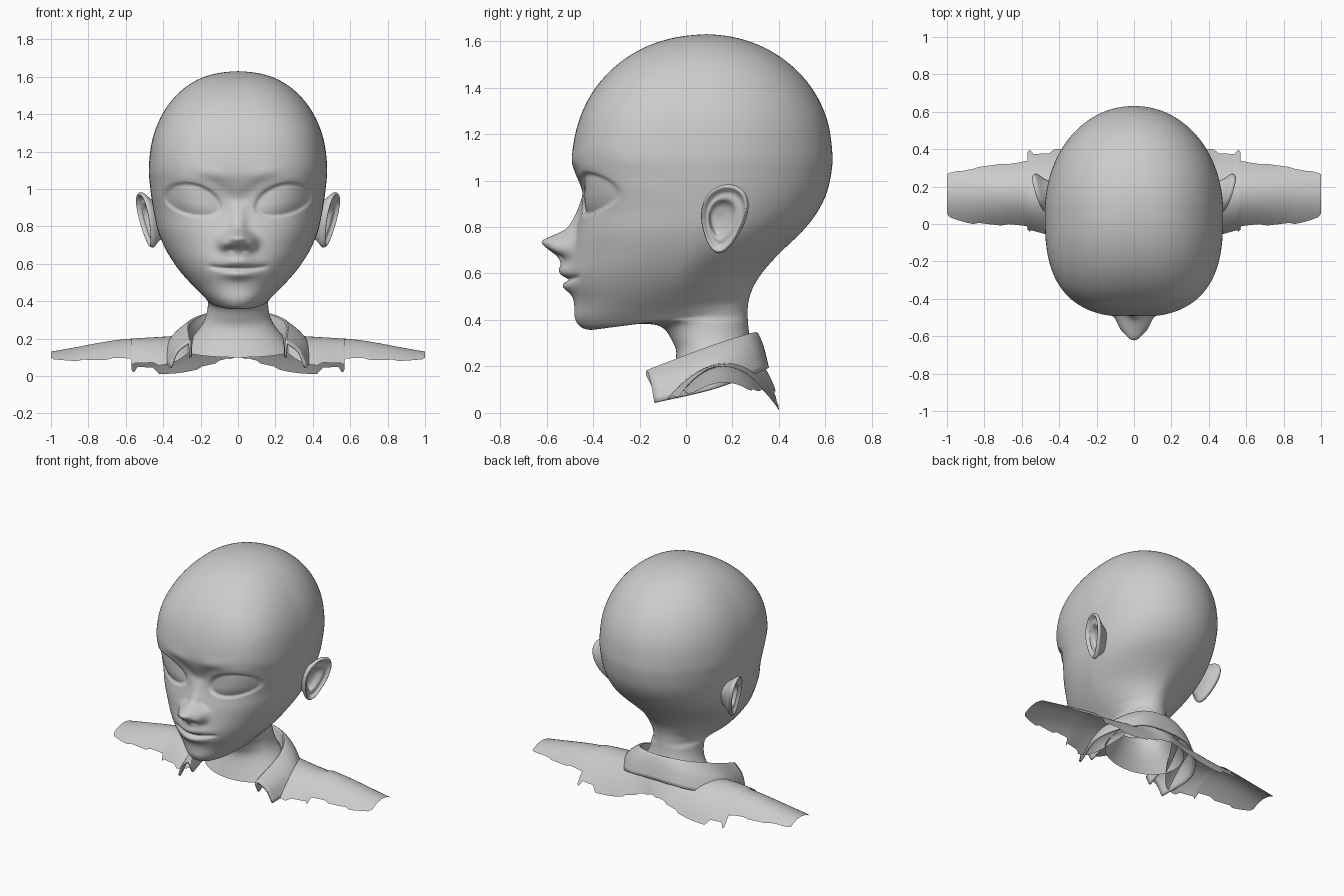
import bpy, math, random

if "Cube" in bpy.data.objects:
    bpy.data.objects.remove(bpy.data.objects["Cube"])
random.seed(4)


def spline(pts, n, before=None):
    """Catmull-Rom through tuples of any length, n steps per span."""
    first = before or tuple(2 * a - b for a, b in zip(pts[0], pts[1]))
    last = tuple(2 * a - b for a, b in zip(pts[-1], pts[-2]))
    p = [first] + list(pts) + [last]
    out = []
    for i in range(1, len(p) - 2):
        for k in range(n):
            t = k / n
            out.append(tuple(
                0.5 * (2 * b + (c - a) * t + (2 * a - 5 * b + 4 * c - d) * t * t
                       + (3 * b - a - 3 * c + d) * t ** 3)
                for a, b, c, d in zip(*p[i - 1:i + 3])))
    return out + [tuple(pts[-1])]


def relax(seq, passes):
    """Even out kinks along a sequence of tuples."""
    for _ in range(passes):
        seq = [seq[0]] + [tuple((a + 2 * b + c) / 4 for a, b, c in zip(*seq[i - 1:i + 2]))
                          for i in range(1, len(seq) - 1)] + [seq[-1]]
    return seq


def surface(name, rows, closed=False, mirror=False, thickness=0, angle=40):
    """Quad grid through rows of points."""
    m = len(rows[0])
    verts = [v for r in rows for v in r]
    faces = []
    for i in range(len(rows) - 1):
        for j in range(m if closed else m - 1):
            k = (j + 1) % m
            faces.append((i * m + j, i * m + k, (i + 1) * m + k, (i + 1) * m + j))
    me = bpy.data.meshes.new(name)
    me.from_pydata(verts, [], faces)
    ob = bpy.data.objects.new(name, me)
    bpy.context.collection.objects.link(ob)
    bpy.ops.object.select_all(action='DESELECT')
    ob.select_set(True)
    bpy.context.view_layer.objects.active = ob
    bpy.ops.object.mode_set(mode='EDIT')
    bpy.ops.mesh.select_all(action='SELECT')
    bpy.ops.mesh.remove_doubles(threshold=0.0003)
    bpy.ops.mesh.normals_make_consistent(inside=False)
    bpy.ops.object.mode_set(mode='OBJECT')
    bpy.ops.object.shade_smooth_by_angle(angle=math.radians(angle))
    if mirror:
        ob.modifiers.new("mirror", 'MIRROR')
    if thickness:
        s = ob.modifiers.new("thickness", 'SOLIDIFY')
        s.thickness, s.offset = thickness, 0


def bump(d, s, p=2):
    return math.exp(-abs(d / s) ** p)


def step(a, b, v):
    t = min(1, max(0, (v - a) / (b - a)))
    return t * t * (3 - 2 * t)


def lookup(table, v):
    for (a, p), (b, q) in zip(table, table[1:]):
        if a <= v <= b:
            return p + (q - p) * (v - a) / (b - a)
    return 0


NOSE = spline([(.57, 0), (.62, .022), (.67, .055), (.715, .118), (.742, .135),
               (.775, .072), (.81, .034), (.95, 0)], 4)


def face_relief(x, z):
    """Forward offset of the face: nose, eyes, brows, lips."""
    x = abs(x)
    d = lookup(NOSE, z) * bump(x, .072 - .03 * step(.74, .80, z), 2.4)
    d += .038 * bump(x - .072, .03) * bump(z - .708, .03)
    d -= .012 * bump(x - .035, .018) * bump(z - .675, .014)
    # closed almond eye with a stepped lid
    u = (x - .24) / .15
    dz = z - (.928 + .028 * u)
    r = math.hypot(u, dz / (.1 if dz > 0 else .072))
    inside = 1 - step(.9, 1.08, r)
    d += inside * (-.018 + .028 * max(0, 1 - r * r))
    d -= .006 * bump(r - 1.5, .3) * step(0, .06, dz)
    # brow
    d += .006 * bump(z - 1.08, .04) * bump(x - .22, .15, 4)
    # lips
    line = .574 + .5 * x * x
    d += .026 * bump(z - line - .032, .028) * bump(x, .10)
    d += .03 * bump(z - line + .03, .026) * bump(x, .09)
    d -= .016 * bump(z - line, .010) * bump(x, .15, 8)
    return d


# Head and neck rings: front y, z / back y, z / half width; the crown is elliptical
rings = []
for k in range(6):
    s, c = math.sin(math.radians(15 * k)), math.cos(math.radians(15 * k))
    rings.append((.09 - .577 * s ** .95, 1.1 + .53 * c, .09 + .54 * s, 1.12 + .51 * c, .478 * s ** .88))
b = rings[1]
crown = (.18 - b[0], b[1], .18 - b[2], b[3], -b[4])
rings += [
    (-.492, 1.10, .63, 1.12, .477),
    (-.478, 1.035, .628, 1.05, .473),
    (-.448, .955, .608, .95, .463),
    (-.45, .87, .563, .86, .448),
    (-.475, .78, .50, .78, .43),
    (-.493, .69, .41, .695, .395),
    (-.505, .61, .345, .625, .352),
    (-.500, .54, .305, .57, .307),
    (-.480, .47, .282, .525, .255),
    (-.478, .40, .270, .485, .20),
    (-.425, .355, .266, .455, .166),
    (-.30, .374, .265, .43, .16),
    (-.12, .382, .266, .40, .16),
    (-.060, .31, .27, .355, .168),
    (-.040, .24, .285, .29, .20),
    (-.09, .10, .31, .19, .30)]
WIDEST = [(0, .11), (.388, .09), (.405, .02), (.442, -.05), (.5, -.07), (.7, 0), (.87, .05), (2, .1)]
SQUARE = [(0, 2), (.45, 2.1), (.7, 2.25), (.95, 2.7), (1.3, 2.85), (2, 1.7)]
profile = []
for q in spline(rings, 10, crown):
    zm = (q[1] + q[3]) / 2
    profile.append(q + (lookup(WIDEST, zm), lookup(SQUARE, zm), 2.05 - .4 * bump(zm - .57, .12)))
SEG = 180
rows = []
for yf, zf, yb, zb, w, yc, nf, nb in relax(profile, 14):
    yc = min(max(yc, yf), yb)
    row = []
    for j in range(SEG):
        t = 2 * math.pi * j / SEG
        a = t - .5 * math.sin(t)          # denser at the face
        s, c = math.sin(a), math.cos(a)
        ry, n = (yc - yf, nf) if c > 0 else (yb - yc, nb)
        rad = (abs(c / max(ry, 1e-4)) ** n + abs(s / max(w, 1e-4)) ** n) ** (-1 / n)
        x, y = rad * s, yc - rad * c
        z = zf + (zb - zf) * (y - yf) / max(yb - yf, 1e-3)
        if c > 0 and z > .4:
            y -= face_relief(x, z) * step(0, .3, c)
        row.append((x, y, z))
    rows.append(row)
surface("head_and_neck", rows, closed=True, angle=120)

# Ear: radial section (radius, outward offset, forward shift) swept round an egg outline
EAR = [(.40, -.10, -.03), (.75, -.035, -.012), (.98, -.004, 0), (1, .010, 0), (.93, .020, 0),
       (.77, .002, 0), (.58, .002, -.008), (.4, -.024, -.022), (0, -.034, -.03)]
rows = []
for r, out, shift in spline(EAR, 4):
    row = []
    for j in range(48):
        t = 2 * math.pi * j / 48
        v = r * .147 * math.sin(t)
        h = r * (.1 + .03 * math.sin(t)) * math.cos(t) + shift + .14 * v
        row.append((.482 + .28 * h + .17 * v + out, .163 + .95 * h - .25 * out, .835 + v))
    rows.append(row)
surface("ear", rows, closed=True, mirror=True, angle=90)

# Collar: inner stand, fold line and outer fall, from the back centre to the front tip
COLLAR = [
    (0, .275, .26, 0, .305, .338, 0, .35, .195),
    (.16, .24, .25, .17, .258, .326, .23, .315, .175),
    (.24, .10, .20, .27, .10, .275, .405, .12, .105),
    (.255, -.14, .10, .265, -.165, .175, .36, -.135, .045)]
before = tuple(v if i % 3 else -v for i, v in enumerate(COLLAR[1]))
rows = []
for q in spline(COLLAR, 10, before):
    inner, fold, outer = q[:3], q[3:6], q[6:]
    mid = tuple((f + o) / 2 + e for f, o, e in zip(fold, outer, (.05 * q[3], 0, .018)))
    lip = (fold[0] * .97, fold[1] - .006, fold[2] - .012)
    rows.append(spline([inner, lip, fold, mid, outer], 4))
surface("collar", rows, mirror=True, thickness=.014)

# Torn jacket shoulder: x / front edge y, z / back edge y, z; ridge height follows a curve
SHOULDER = [
    (0, .28, .25, .385, .10),
    (.12, .25, .25, .392, .06),
    (.33, -.06, .08, .40, .015),
    (.555, -.045, .05, .395, .02),
    (.575, -.035, .065, .345, .085),
    (.86, 0, .08, .30, .095),
    (1, .04, .09, .27, .098)]
rows = []
for i, (x, y0, z0, y2, z2) in enumerate(spline(SHOULDER, 8)):
    y1 = .16 + .175 * bump(x, .25)
    z1 = .24 - .06 * x - .05 * x * x - .04 * bump(x, .2) + .012 * bump(x - .65, .2)
    if i % 4 == 0:
        lo, hi = random.choice((0, .03, .06)), random.choice((1, .98, .95))
    row = []
    for k in range(21):
        t = lo + (hi - lo) * k / 20
        a, b, c = (1 - t) * (1 - 2 * t), 4 * t * (1 - t), t * (2 * t - 1)
        row.append((x, a * y0 + b * y1 + c * y2, a * z0 + b * z1 + c * z2))
    rows.append(row)
surface("jacket_shoulders", rows, mirror=True)
